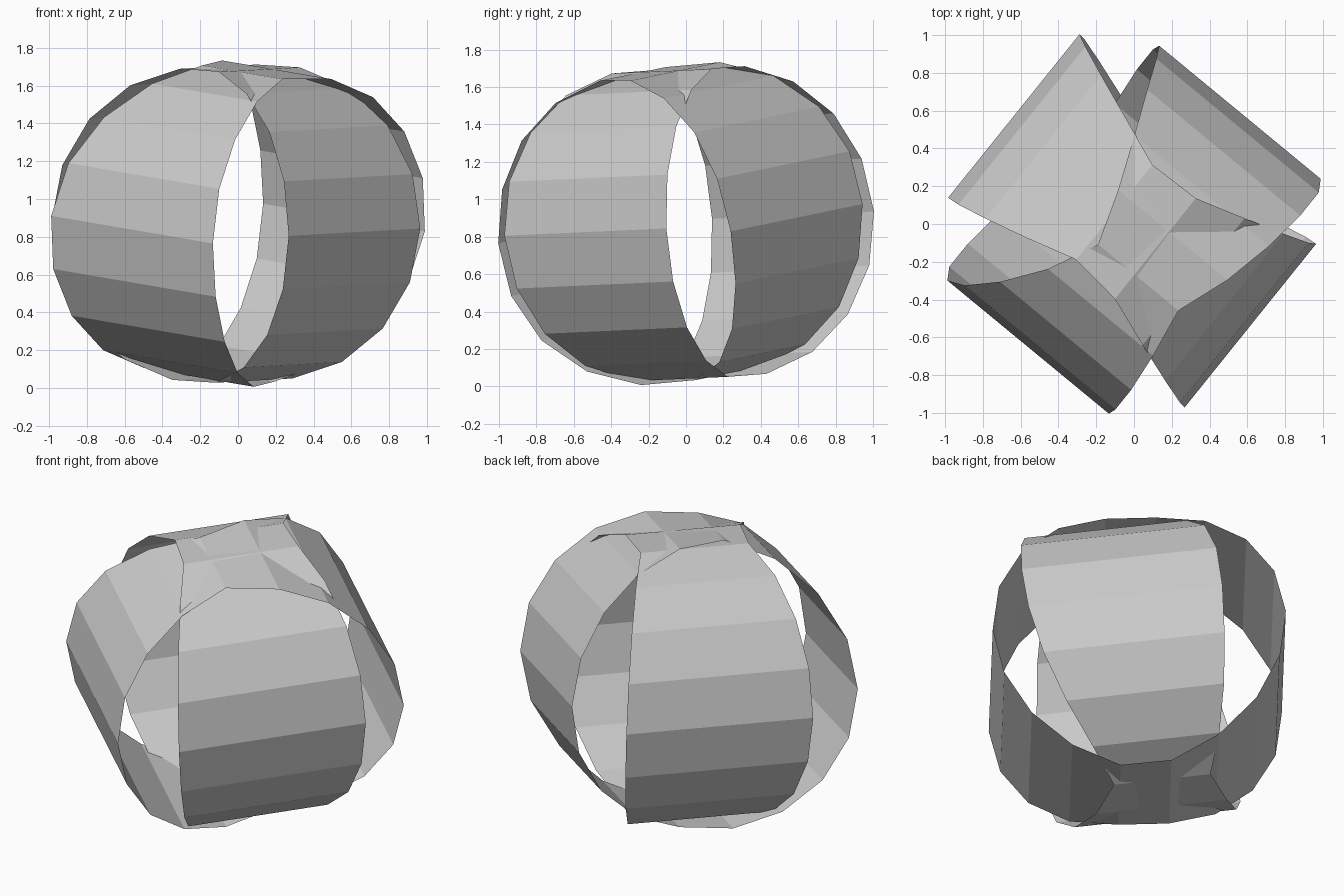
import bpy
from math import sin, cos, radians
from mathutils import Vector

if "Cube" in bpy.data.objects:
    bpy.data.objects.remove(bpy.data.objects["Cube"])

SIDES = 18
RADIUS = 0.837
UP = Vector((0, 0, 1))


def hoop(name, axis_deg, tilt_deg, phase_deg, shear, centre, waist, width, pinch_deg, power, slide):
    """Thin faceted hoop, wide at the sides and pinched near top and bottom."""
    a = radians(axis_deg)
    side = Vector((cos(a), sin(a), 0))            # level direction of the hoop axis
    out = side.cross(UP)                          # direction across the hoop
    t = radians(tilt_deg)
    axis = side * cos(t) + UP * sin(t)
    up = UP * cos(t) - side * sin(t)
    verts, faces = [], []
    for i in range(SIDES):
        p = radians(phase_deg + 360 * i / SIDES)
        q = p - radians(pinch_deg)
        u, h = RADIUS * cos(p), RADIUS * sin(p)
        half = waist + (width - waist) * abs(cos(q)) ** power
        shift = shear * u + slide * sin(q) ** 3   # pinched parts slide sideways
        for s in (-1, 1):
            verts.append(Vector(centre) + out * u + up * h + axis * (s * half + shift))
        j = (i + 1) % SIDES
        faces.append((2 * i, 2 * j, 2 * j + 1, 2 * i + 1))
    mesh = bpy.data.meshes.new(name)
    mesh.from_pydata(verts, [], faces)
    # make the faces look outward
    if mesh.polygons[0].normal.dot(mesh.polygons[0].center - Vector(centre)) < 0:
        mesh.flip_normals()
    obj = bpy.data.objects.new(name, mesh)
    bpy.context.collection.objects.link(obj)
    return obj


# two crossing hoops; the pinch of the tilted one sits off the top
hoop("level_hoop", 51.2, 2, -3, -0.05, (-0.01, 0.017, 0.87), 0.28, 0.556, -1, 0.95, 0)
hoop("tilted_hoop", -39.5, -7.5, -2.5, -0.04, (0, -0.03, 0.87), 0.27, 0.565, -14, 1.0, 0.08)
